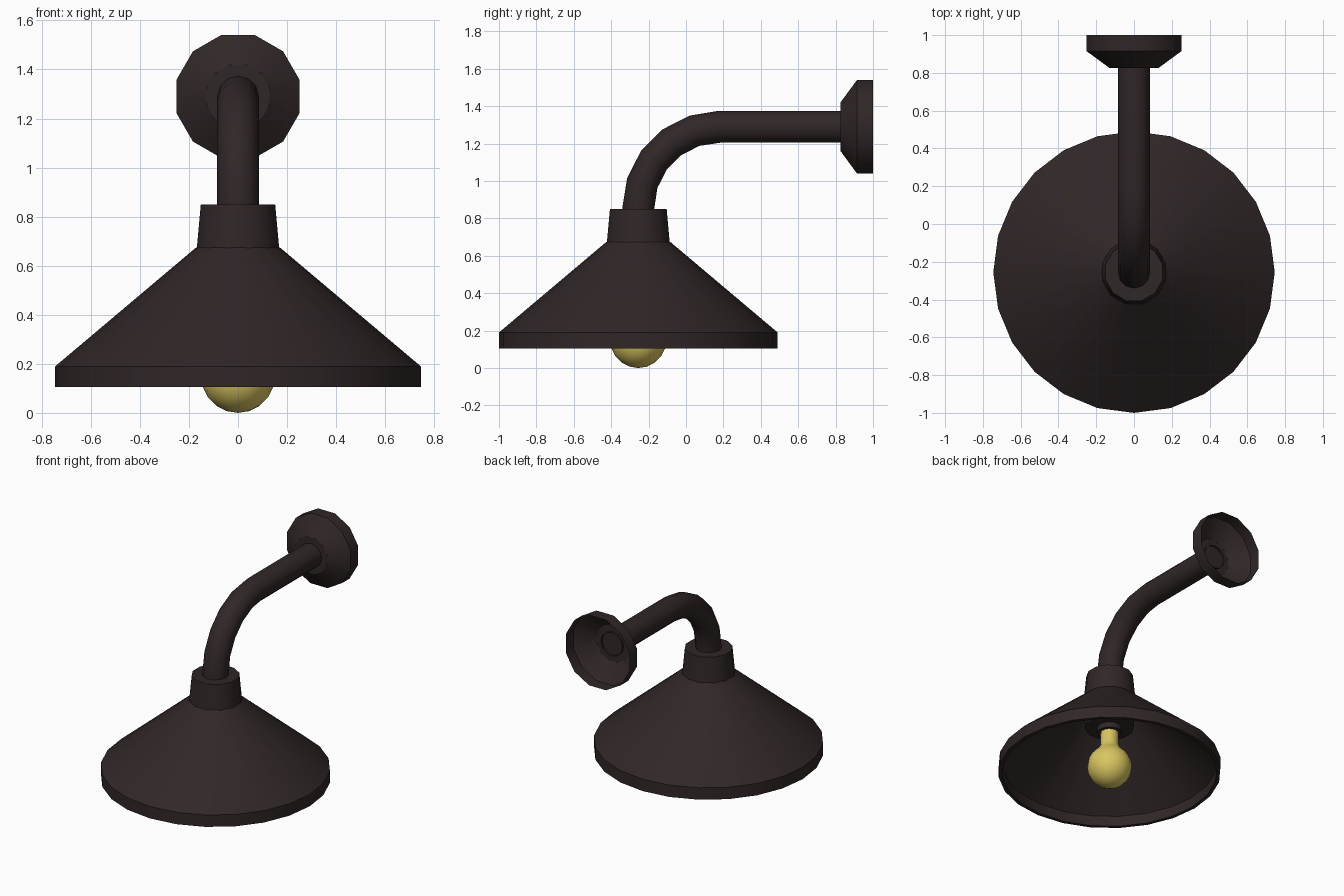
import bpy, bmesh, math
from mathutils import Matrix

if "Cube" in bpy.data.objects:
    bpy.data.objects.remove(bpy.data.objects["Cube"])


def material(name, rgb):
    m = bpy.data.materials.new(name)
    m.diffuse_color = (*rgb, 1)
    m.use_nodes = True
    m.node_tree.nodes["Principled BSDF"].inputs["Base Color"].default_value = m.diffuse_color
    return m


bronze = material("dark bronze", (0.030, 0.020, 0.020))
glow = material("bulb yellow", (0.70, 0.56, 0.12))
CY = -0.255      # axis of the shade
ARM_Z = 1.29     # height of the arm


def lathe(name, profile, sides, mat, matrix, phase=0.0, angle=30):
    """Spin (radius, height) points about z; radius 0 makes a pole."""
    bm = bmesh.new()
    rings = []
    for r, h in profile:
        if r == 0:
            rings.append([bm.verts.new((0, 0, h))] * sides)
        else:
            rings.append([bm.verts.new((r * math.cos(phase + math.tau * i / sides),
                                        r * math.sin(phase + math.tau * i / sides), h))
                          for i in range(sides)])
    for a, b in zip(rings, rings[1:]):
        for i in range(sides):
            j = (i + 1) % sides
            bm.faces.new(list(dict.fromkeys((a[i], a[j], b[j], b[i]))))
    bmesh.ops.recalc_face_normals(bm, faces=bm.faces)
    bm.transform(matrix)
    me = bpy.data.meshes.new(name)
    bm.to_mesh(me)
    bm.free()
    me.materials.append(mat)
    ob = bpy.data.objects.new(name, me)
    bpy.context.collection.objects.link(ob)
    smooth(ob, angle)
    return ob


def smooth(ob, angle):
    bpy.ops.object.select_all(action='DESELECT')
    ob.select_set(True)
    bpy.context.view_layer.objects.active = ob
    bpy.ops.object.shade_smooth_by_angle(angle=math.radians(angle))


axis = Matrix.Translation((0, CY, 0))
half = math.pi / 12

# Conical shade with a thin wall and an upright rim band
lathe("shade", [(0.17, 0.675), (0.745, 0.19), (0.745, 0.105),
                (0.72, 0.105), (0.72, 0.18), (0.16, 0.65)], 24, bronze, axis)

# Tapered collar on top of the shade
lathe("collar", [(0, 0.85), (0.157, 0.85), (0.174, 0.67)], 12, bronze, axis, half, 31)

# Lamp holder hanging inside the shade
lathe("lamp_holder", [(0.165, 0.67), (0.165, 0.45), (0.085, 0.45),
                      (0.085, 0.41), (0, 0.41)], 12, bronze, axis, half, 31)

# Bulb: a sphere running into a narrow neck
bulb = [(0, 0.0)]
bulb += [(0.15 * math.sin(math.radians(a)), 0.15 - 0.15 * math.cos(math.radians(a)))
         for a in range(18, 150, 18)]
bulb += [(0.062, 0.31), (0.06, 0.42)]
lathe("bulb", bulb, 16, glow, axis, 0, 60)

# Wall plate: open, hollow cup facing the wall at y = 1
wall = Matrix.Translation((0, 0, ARM_Z)) @ Matrix.Rotation(-math.pi / 2, 4, 'X')
lathe("wall_plate", [(0, 0.825), (0.133, 0.825), (0.26, 0.915), (0.26, 1.0)],
      12, bronze, wall, half, 31)

# Bent arm from the wall plate down into the collar
path = [(0.84, ARM_Z)]
path += [(0.18 - 0.435 * math.sin(math.radians(a)),
          0.855 + 0.435 * math.cos(math.radians(a))) for a in range(0, 91, 18)]
path += [(CY, 0.80)]
cu = bpy.data.curves.new("arm", 'CURVE')
cu.dimensions = '3D'
cu.bevel_depth = 0.085
cu.bevel_resolution = 4
sp = cu.splines.new('POLY')
sp.points.add(len(path) - 1)
for p, (y, z) in zip(sp.points, path):
    p.co = (0, y, z, 1)
cu.materials.append(bronze)
arm = bpy.data.objects.new("arm", cu)
bpy.context.collection.objects.link(arm)
bpy.ops.object.select_all(action='DESELECT')
arm.select_set(True)
bpy.context.view_layer.objects.active = arm
bpy.ops.object.convert(target='MESH')
smooth(bpy.context.view_layer.objects.active, 35)
